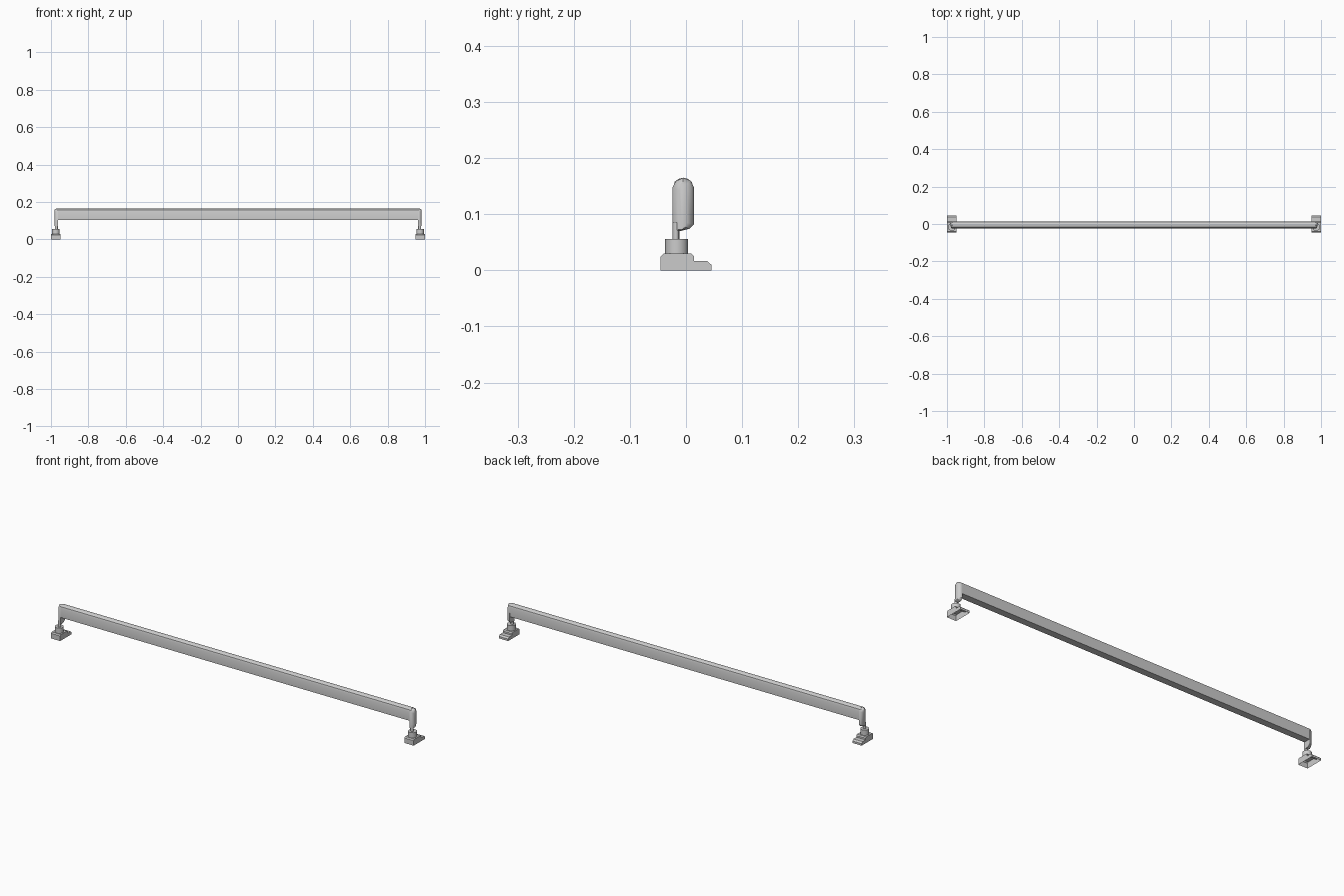
import bpy, bmesh, math

if "Cube" in bpy.data.objects:
    bpy.data.objects.remove(bpy.data.objects["Cube"])

YC = -0.005  # centre line of the rail in y


def make_object(name, bm, mirror=True, smooth=None):
    bmesh.ops.recalc_face_normals(bm, faces=bm.faces)
    me = bpy.data.meshes.new(name)
    bm.to_mesh(me)
    bm.free()
    ob = bpy.data.objects.new(name, me)
    bpy.context.collection.objects.link(ob)
    if mirror:
        mod = ob.modifiers.new("both_ends", 'MIRROR')
        mod.use_axis = (True, False, False)
        mod.use_mirror_merge = False
    if smooth:
        bpy.ops.object.select_all(action='DESELECT')
        ob.select_set(True)
        bpy.context.view_layer.objects.active = ob
        bpy.ops.object.shade_smooth_by_angle(angle=math.radians(smooth))
    return ob


def loft(rings, caps=(True, True)):
    """Skin a list of closed rings of 3D points."""
    bm = bmesh.new()
    loops = [[bm.verts.new(p) for p in ring] for ring in rings]
    n = len(loops[0])
    for a, b in zip(loops, loops[1:]):
        for i in range(n):
            j = (i + 1) % n
            bm.faces.new((a[i], a[j], b[j], b[i]))
    if caps[0]:
        bm.faces.new(loops[0])
    if caps[1]:
        bm.faces.new(loops[-1])
    return bm


# long rail: flat sides, rounded top, flat underside
rail = [(-0.022, 0.105), (0.012, 0.105), (0.013, 0.148), (0.010, 0.158),
        (0.003, 0.163), (-0.005, 0.165), (-0.013, 0.163), (-0.020, 0.158),
        (-0.023, 0.148)]
make_object("rail", loft([[(x, y, z) for y, z in rail] for x in (-0.967, 0.967)]),
            mirror=False, smooth=35)

# end cap: rounded plate bulging outwards
cap = [(-0.024, 0.070), (-0.010, 0.070), (0.006, 0.074), (0.014, 0.082),
       (0.014, 0.148), (0.009, 0.159), (-0.005, 0.165), (-0.018, 0.159),
       (-0.024, 0.148)]
rings = []
for x, sy, dz in ((0.963, 1, 0), (0.970, 1, 0), (0.977, 0.75, 0.002), (0.981, 0.35, 0.006)):
    ring = []
    for y, z in cap:
        z2 = z - dz if z > 0.11 else z + dz * 0.5
        ring.append((x, YC + (y - YC) * sy, z2))
    rings.append(ring)
make_object("end_cap", loft(rings), smooth=35)


def cylinder(cx, cy, rx, ry, z0, z1, n):
    return loft([[(cx + rx * math.cos(2 * math.pi * i / n),
                   cy + ry * math.sin(2 * math.pi * i / n), z)
                  for i in range(n)] for z in (z0, z1)])


# pin joining cap and collar
make_object("pin", cylinder(0.971, -0.018, 0.008, 0.006, 0.050, 0.085, 12), smooth=40)

# round collar
make_object("collar", cylinder(0.974, -0.0165, 0.0205, 0.0205, 0.029, 0.056, 16), smooth=40)

# stepped foot, hollow underneath
foot = [(-0.045, 0), (-0.045, 0.025), (-0.040, 0.030), (0.009, 0.030),
        (0.014, 0.025), (0.014, 0.017), (0.037, 0.017), (0.045, 0.010), (0.045, 0)]
bm = loft([[(x, y, z) for y, z in foot] for x in (0.949, 1.0)])
under = [f for f in bm.faces if all(v.co.z < 1e-6 for v in f.verts)]
bmesh.ops.delete(bm, geom=under, context='FACES_ONLY')
make_object("foot", bm)
